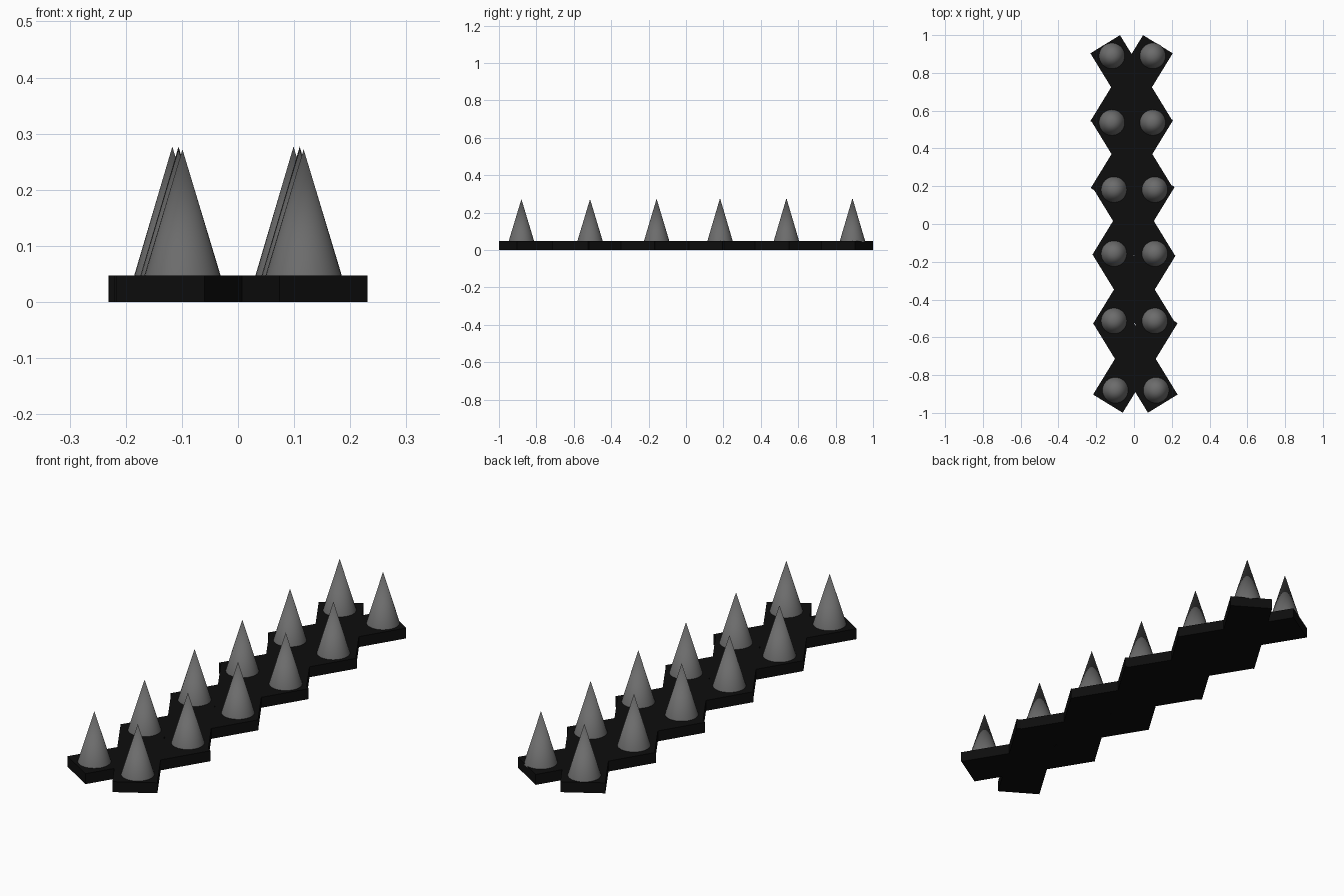
import bpy
import math

if "Cube" in bpy.data.objects:
    bpy.data.objects.remove(bpy.data.objects["Cube"])

THICK = 0.047
ANGLE = math.radians(31.5)


def material(name, value):
    m = bpy.data.materials.new(name)
    m.diffuse_color = (value, value, value, 1)
    m.use_nodes = True
    m.node_tree.nodes["Principled BSDF"].inputs["Base Color"].default_value = m.diffuse_color
    return m


black = material("black_base", 0.004)
grey = material("dark_grey_spike", 0.15)


def slab(name, x, y, half_length, angle):
    bpy.ops.mesh.primitive_cube_add(size=1, location=(x, y, THICK / 2), rotation=(0, 0, angle))
    ob = bpy.context.object
    ob.name = name
    ob.scale = (0.184, half_length * 2, THICK)
    ob.data.materials.append(black)


def spike(name, x, y, top):
    base = THICK - 0.005
    radius = 0.068 * (top - base) / (top - THICK)
    bpy.ops.mesh.primitive_cone_add(vertices=32, radius1=radius, radius2=0,
                                    depth=top - base, location=(x, y, (top + base) / 2))
    ob = bpy.context.object
    ob.name = name
    ob.data.materials.append(grey)
    bpy.ops.object.shade_smooth_by_angle(angle=math.radians(40))


# Crossed base slabs: centre x, centre y, half length
crosses = [(-0.013, 0.724, 0.267), (-0.011, 0.37, 0.267), (-0.003, 0.016, 0.267),
           (0.002, -0.347, 0.267), (0.007, -0.714, 0.278)]
for i, (x, y, half) in enumerate(crosses):
    slab(f"base_slab_left_{i + 1}", x, y, half, ANGLE)
    slab(f"base_slab_right_{i + 1}", x, y, half, -ANGLE)

# Rows of paired spikes: centre x, y, tip height
rows = [(-0.009, 0.89, 0.277), (-0.009, 0.537, 0.277), (0.002, 0.182, 0.277),
        (0.002, -0.157, 0.274), (0.002, -0.513, 0.272), (0.009, -0.88, 0.272)]
for i, (x, y, top) in enumerate(rows):
    for side, label in ((-1, "left"), (1, "right")):
        spike(f"spike_{label}_{i + 1}", x + side * 0.108, y, top)
